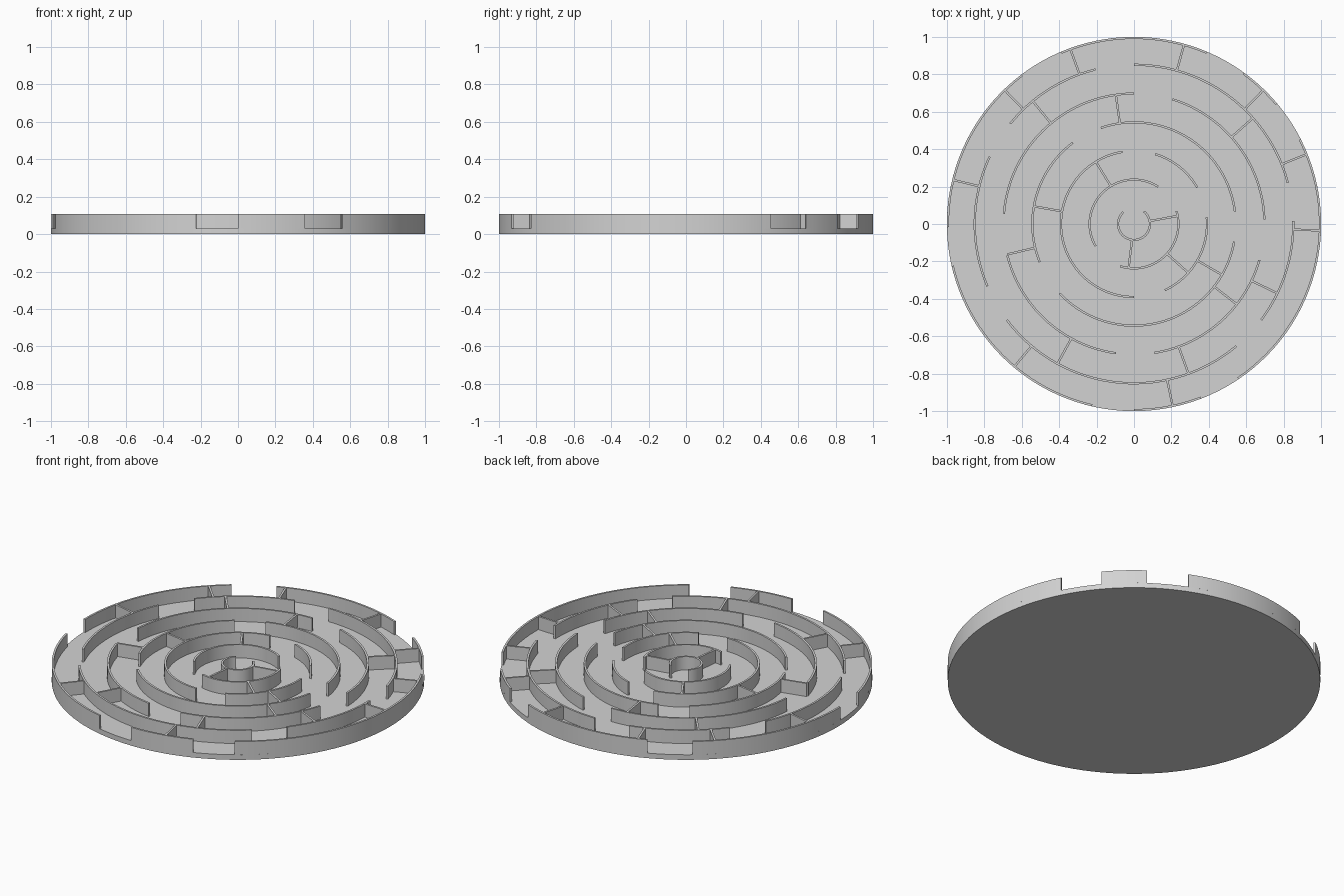
import bpy, bmesh
from math import radians, cos, sin, ceil

FLOOR, TOP, THICK = 0.03, 0.108, 0.0115
RING_OUTER = [0.091, 0.243, 0.396, 0.549, 0.703, 0.857, 1.0]

# Start and end angle of every curved wall, ring by ring from the centre
ARCS = [
    [(132, 412)],
    [(57, 210), (252, 377)],
    [(99, 270), (30, 73), (-65, 5)],
    [(7, 109), (127, 202), (223, 350)],
    [(90, 175.5), (2, 73), (194, 262), (279, 344)],
    [(217, 310), (-37, 1), (15, 90), (104, 141), (155, 203)],
    [(-56, 27), (40, 54), (67, 113), (127, 181), (193, 257), (270, 291)],
]
# Angles of the straight walls joining each ring to the next
SPOKES = [
    [10.5, 263],
    [121.5, -42],
    [170, -30],
    [98, 193.5, -38],
    [129.5, 41.7, 241.3, -70, -25.8],
    [134, 110, 74.4, 46, 22, 166.3, -2, 230, -78],
]

old = bpy.data.objects.get("Cube")
if old:
    bpy.data.objects.remove(old, do_unlink=True)

grey = bpy.data.materials.new("light_grey")
grey.use_nodes = True
colour = (0.65, 0.65, 0.65, 1)
grey.diffuse_color = colour
grey.node_tree.nodes["Principled BSDF"].inputs["Base Color"].default_value = colour


def extrude_outline(name, outline, low, high):
    """Solid from a closed plan outline, smooth round the curves."""
    bm = bmesh.new()
    face = bm.faces.new([bm.verts.new((x, y, low)) for x, y in outline])
    solid = bmesh.ops.extrude_face_region(bm, geom=[face])
    for v in solid["geom"]:
        if isinstance(v, bmesh.types.BMVert):
            v.co.z = high
    bmesh.ops.recalc_face_normals(bm, faces=bm.faces)
    mesh = bpy.data.meshes.new(name)
    bm.to_mesh(mesh)
    bm.free()
    mesh.materials.append(grey)
    obj = bpy.data.objects.new(name, mesh)
    bpy.context.collection.objects.link(obj)
    obj.select_set(True)
    bpy.context.view_layer.objects.active = obj
    return obj


def arc_points(radius, start, end):
    steps = max(3, ceil((end - start) / 3))
    angles = [radians(start + (end - start) * i / steps) for i in range(steps + 1)]
    return [(radius * cos(a), radius * sin(a)) for a in angles]


bpy.ops.object.select_all(action="DESELECT")

# Round floor plate
extrude_outline("floor_disc", arc_points(1, 0, 360)[:-1], 0, FLOOR)

# Curved walls
for ring, (outer, arcs) in enumerate(zip(RING_OUTER, ARCS)):
    for start, end in arcs:
        outline = arc_points(outer, start, end) + arc_points(outer - THICK, start, end)[::-1]
        extrude_outline(f"curved_wall_ring_{ring + 1}", outline, FLOOR, TOP)

# Straight walls between neighbouring rings
for ring, angles in enumerate(SPOKES):
    inner = RING_OUTER[ring] - THICK / 2
    outer = RING_OUTER[ring + 1] - THICK / 2
    for angle in angles:
        c, s = cos(radians(angle)), sin(radians(angle))
        corners = [(inner, -1), (outer, -1), (outer, 1), (inner, 1)]
        outline = [(r * c - side * s * THICK / 2, r * s + side * c * THICK / 2)
                   for r, side in corners]
        extrude_outline(f"straight_wall_{ring + 1}", outline, FLOOR, TOP - 0.0005)

bpy.ops.object.shade_smooth_by_angle(angle=radians(30))
